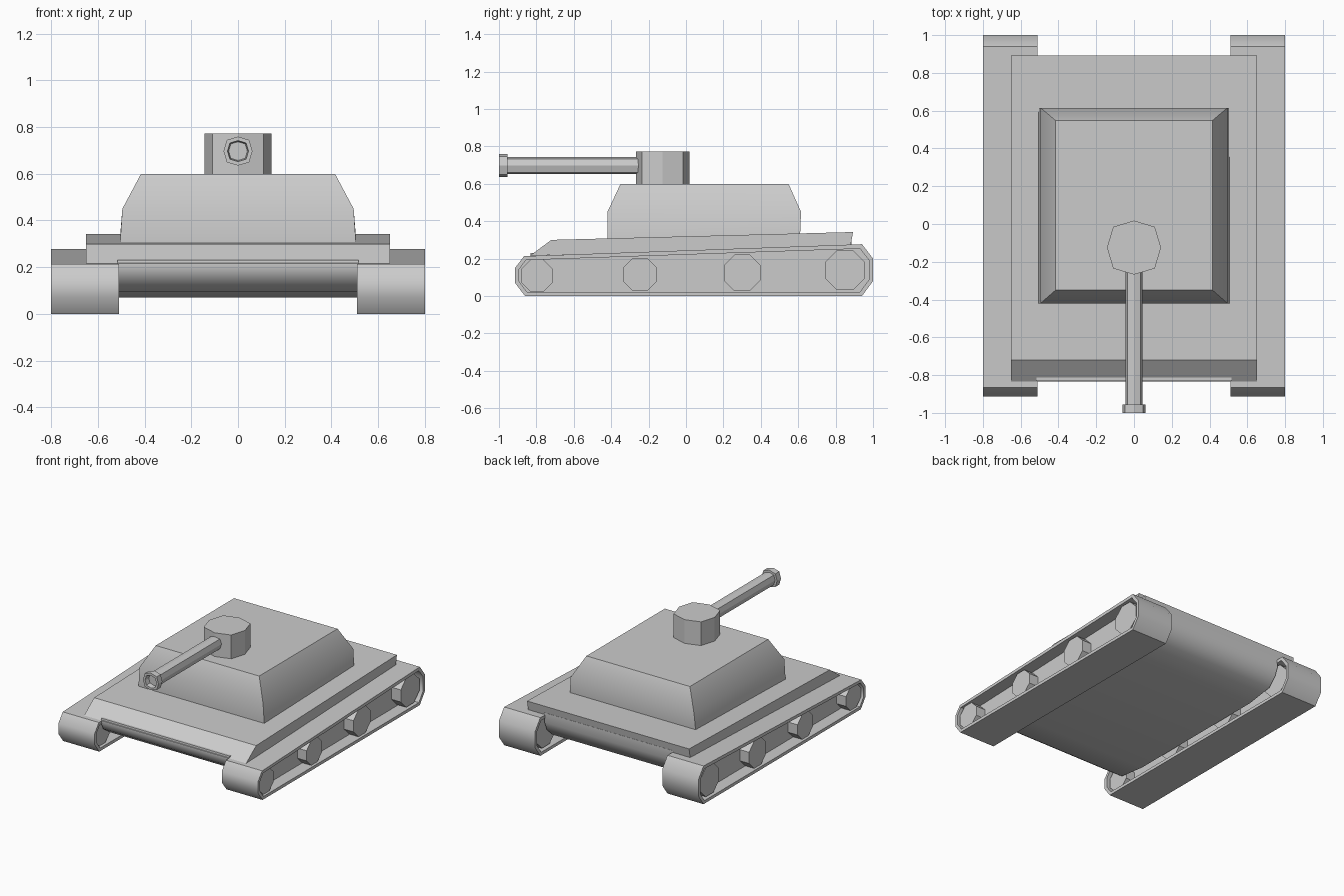
import bpy, bmesh, math
from mathutils import Vector

if "Cube" in bpy.data.objects:
    bpy.data.objects.remove(bpy.data.objects["Cube"])


def loft(name, loops, caps=True, closed=False):
    """Skin matching rings of points; cap the ends or close the last ring onto the first."""
    bm = bmesh.new()
    rings = [[bm.verts.new(p) for p in loop] for loop in loops]
    pairs = list(zip(rings, rings[1:]))
    if closed:
        pairs.append((rings[-1], rings[0]))
    for a, b in pairs:
        for i in range(len(a)):
            j = (i + 1) % len(a)
            bm.faces.new((a[i], a[j], b[j], b[i]))
    if caps and not closed:
        bm.faces.new(rings[0])
        bm.faces.new(rings[-1])
    bmesh.ops.recalc_face_normals(bm, faces=bm.faces)
    mesh = bpy.data.meshes.new(name)
    bm.to_mesh(mesh)
    bm.free()
    obj = bpy.data.objects.new(name, mesh)
    bpy.context.collection.objects.link(obj)
    return obj


def side(profile, x):
    return [(x, y, z) for y, z in profile]


def prism(name, profile, x0, x1):
    return loft(name, [side(profile, x0), side(profile, x1)])


def octagon(r, diagonal=0.77):
    d = r * diagonal
    return [(r, 0), (d, d), (0, r), (-d, d), (-r, 0), (-d, -d), (0, -r), (d, -d)]


def smooth(obj):
    bpy.ops.object.select_all(action='DESELECT')
    obj.select_set(True)
    bpy.context.view_layer.objects.active = obj
    bpy.ops.object.shade_smooth_by_angle(angle=math.radians(40))


def mirror(obj):
    obj.modifiers.new("mirror", 'MIRROR').use_axis[0] = True


# Lower hull with rounded ends, between the tracks
smooth(prism("lower_hull", [
    (-0.83, 0.23), (-0.835, 0.20), (-0.81, 0.145), (-0.74, 0.095), (-0.53, 0.07),
    (0.60, 0.07), (0.80, 0.10), (0.86, 0.16), (0.885, 0.22), (0.885, 0.29)], -0.515, 0.515))

# Upper hull slab resting on the tracks
prism("upper_hull", [(-0.835, 0.215), (-0.72, 0.30), (0.893, 0.342), (0.88, 0.27)], -0.65, 0.65)

# Turret body: stacked rectangles (half width, front y, back y, front z, back z)
levels = [(0.505, -0.42, 0.61, 0.30, 0.325), (0.495, -0.42, 0.615, 0.45, 0.45),
          (0.415, -0.35, 0.548, 0.60, 0.60)]
smooth(loft("turret", [[(-w, f, zf), (w, f, zf), (w, b, zb), (-w, b, zb)]
                       for w, f, b, zf, zb in levels]))

# Cupola
loft("cupola", [[(x, y - 0.125, z) for x, y in octagon(0.143)] for z in (0.595, 0.772)])


# Gun barrel and hollow muzzle
def gun_ring(r, y):
    return [(x, y, z + 0.697) for x, z in octagon(r)]


loft("barrel", [gun_ring(0.046, -0.2), gun_ring(0.046, -0.957)])
loft("muzzle", [gun_ring(0.062, -0.955), gun_ring(0.062, -1.0),
                gun_ring(0.045, -1.0), gun_ring(0.04, -0.965)])

# Track bands with a recessed plate inside
outer = [(-0.861, 0.0), (0.941, 0.0), (1.0, 0.08), (1.0, 0.20), (0.941, 0.277),
         (-0.866, 0.213), (-0.914, 0.15), (-0.914, 0.07)]
inner = [(-0.85, 0.022), (0.93, 0.022), (0.978, 0.087), (0.978, 0.192), (0.93, 0.253),
         (-0.856, 0.192), (-0.892, 0.143), (-0.892, 0.077)]
track = loft("track", [side(outer, 0.51), side(outer, 0.80), side(inner, 0.80),
                       side(inner, 0.51)], closed=True)
mirror(track)
smooth(track)
mirror(prism("track_inner_plate", inner, 0.60, 0.71))

# Road wheels: centre y, centre z, half height
for i, (cy, cz, a) in enumerate([(-0.797, 0.109, 0.085), (-0.246, 0.115, 0.089),
                                 (0.30, 0.124, 0.098), (0.85, 0.137, 0.106)]):
    r = a / math.cos(math.pi / 8)
    ring = [(cy + r * math.cos((k + 0.5) * math.pi / 4),
             cz + r * math.sin((k + 0.5) * math.pi / 4)) for k in range(8)]
    mirror(prism(f"wheel_{i + 1}", ring, 0.53, 0.785))
